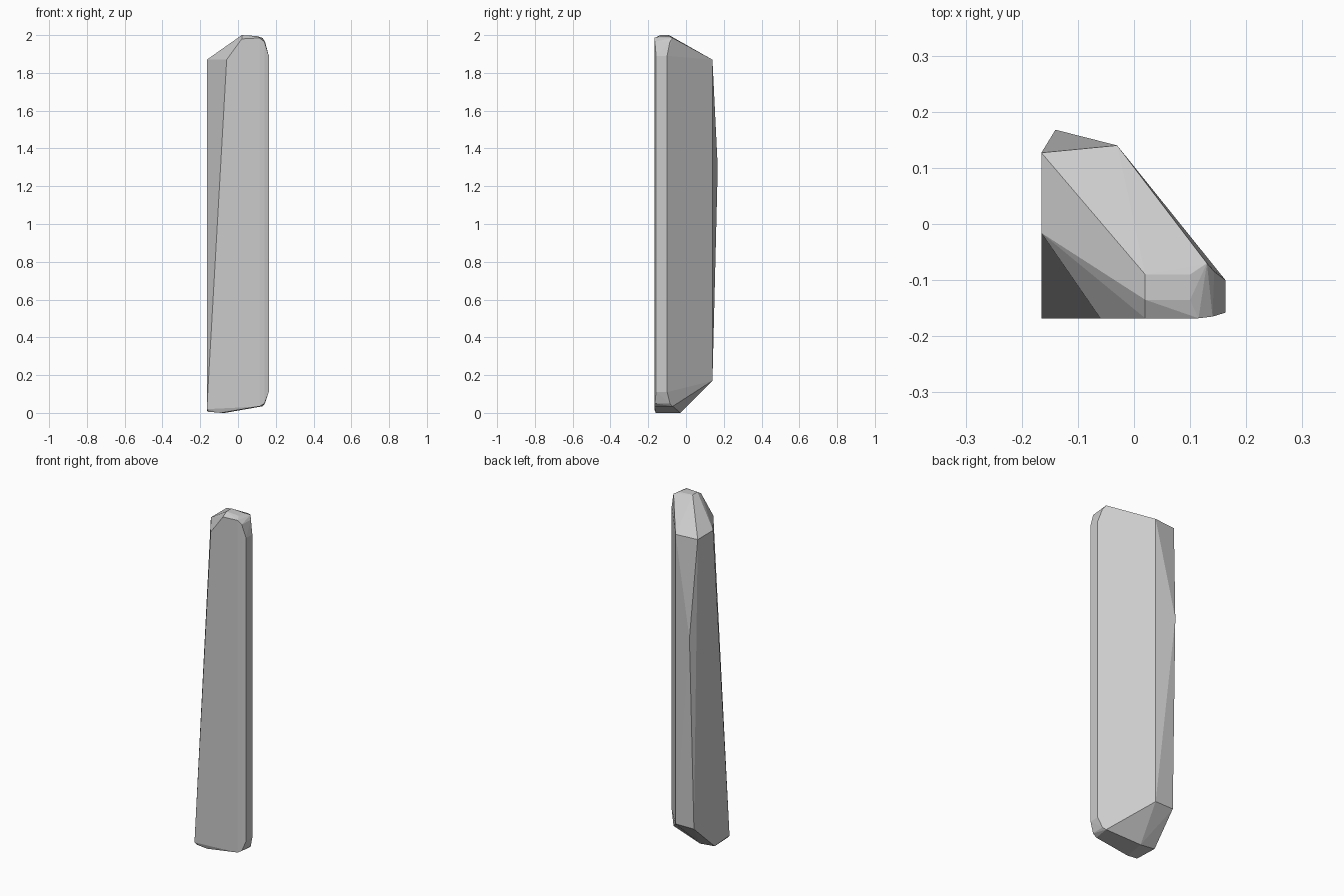
import bpy, bmesh, math

default = bpy.data.objects.get("Cube")
if default:
    bpy.data.objects.remove(default, do_unlink=True)

# Stone colour
stone = bpy.data.materials.new("light_grey_stone")
stone.use_nodes = True
grey = (0.6, 0.6, 0.6, 1.0)
stone.diffuse_color = grey
stone.node_tree.nodes["Principled BSDF"].inputs["Base Color"].default_value = grey

left, front = -0.165, -0.168
corners = []

# Flat crown at the top
for x, z in ((0.02, 2.0), (0.10, 1.995)):
    corners += [(x, -0.09, z), (x, -0.135, z), (x, front, 1.98)]

# Narrow right edge, rounded at both ends
for z_tip, z_mid, z_edge in ((1.985, 1.965, 1.89), (0.035, 0.05, 0.11)):
    corners += [(0.115, front, z_tip), (0.13, -0.07, z_tip),
                (0.14, -0.165, z_mid), (0.143, -0.085, z_mid),
                (0.163, -0.158, z_edge), (0.163, -0.10, z_edge)]

# Sloping shoulder, with the front left edge cut away towards the top
shoulder = 1.87
corners += [(left, -0.016, shoulder), (-0.06, front, shoulder),
            (left, 0.127, shoulder), (-0.03, 0.14, shoulder)]

# Bulge and lower edge of the back
corners += [(-0.14, 0.168, 1.3), (-0.03, 0.14, 0.17), (-0.148, 0.138, 0.17)]

# Underside, tilted up to the right
corners += [(left, front, 0.02), (left, -0.03, 0.01), (-0.155, -0.16, 0.006),
            (-0.09, -0.16, 0.0), (-0.07, -0.03, 0.0), (0.0, front, 0.028)]

# Wrap the corners in flat facets
bm = bmesh.new()
for corner in corners:
    bm.verts.new(corner)
hull = bmesh.ops.convex_hull(bm, input=bm.verts)
loose = [v for v in bm.verts if not v.link_faces]
bmesh.ops.delete(bm, geom=loose, context='VERTS')
bmesh.ops.dissolve_limit(bm, angle_limit=math.radians(0.5),
                         verts=bm.verts, edges=bm.edges)
bmesh.ops.recalc_face_normals(bm, faces=bm.faces)

mesh = bpy.data.meshes.new("stone_shard")
bm.to_mesh(mesh)
bm.free()
mesh.materials.append(stone)
shard = bpy.data.objects.new("stone_shard", mesh)
bpy.context.collection.objects.link(shard)
